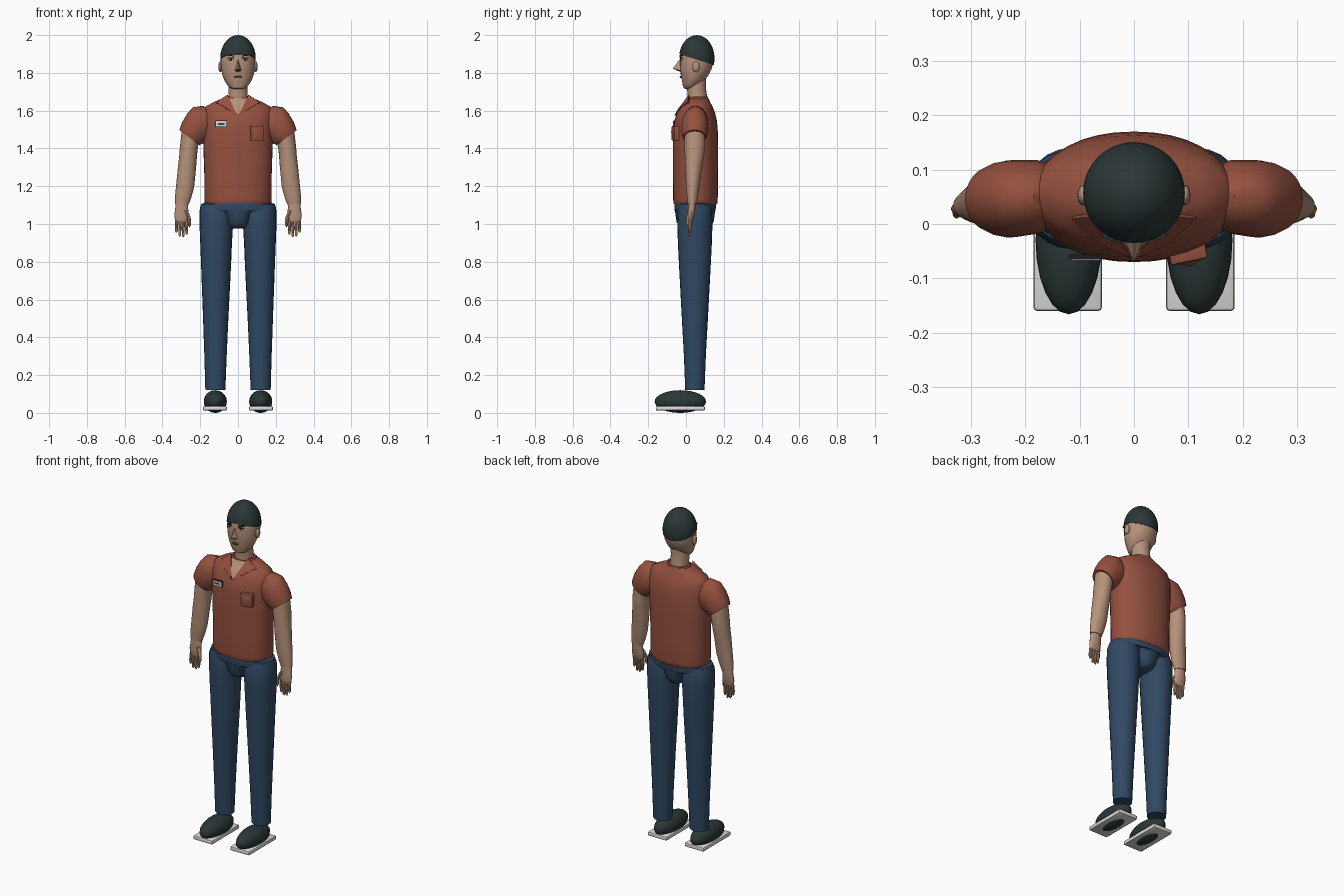
import bpy, bmesh, math
from mathutils import Vector, Matrix


def mat(name, r, g, b):
    m = bpy.data.materials.new(name)
    m.diffuse_color = (r, g, b, 1)
    return m


SKIN = mat("skin", .47, .29, .20)
SHIRT = mat("rust_shirt", .30, .082, .05)
DENIM = mat("blue_denim", .030, .066, .125)
BLACK = mat("dark_green_black", .024, .037, .037)
WHITE = mat("white", .72, .72, .70)
LIP = mat("lips", .22, .10, .08)
INK = mat("ink", .012, .012, .014)


def finish(bm, name, mats, mirror=False):
    bmesh.ops.recalc_face_normals(bm, faces=bm.faces)
    me = bpy.data.meshes.new(name)
    bm.to_mesh(me)
    bm.free()
    ob = bpy.data.objects.new(name, me)
    bpy.context.collection.objects.link(ob)
    for m in mats if isinstance(mats, list) else [mats]:
        me.materials.append(m)
    if mirror:
        ob.modifiers.new("mirror", 'MIRROR').use_bisect_axis[0] = False
    return ob


def loft_bm(rings, n=24, power=2.0):
    """Skin rings of (x, y, z, rx, ry, tilt about y in degrees)."""
    bm = bmesh.new()
    loops = []
    for x, y, z, rx, ry, tilt in rings:
        t, loop = math.radians(tilt), []
        for i in range(n):
            a = 2 * math.pi * i / n
            c, s = math.cos(a), math.sin(a)
            u = math.copysign(abs(c) ** (2 / power), c) * rx
            v = math.copysign(abs(s) ** (2 / power), s) * ry
            loop.append(bm.verts.new((x + u * math.cos(t), y + v, z + u * math.sin(t))))
        loops.append(loop)
    for a, b in zip(loops, loops[1:]):
        for i in range(n):
            j = (i + 1) % n
            bm.faces.new((a[i], a[j], b[j], b[i]))
    bm.faces.new(loops[0])
    bm.faces.new(loops[-1])
    return bm


def loft(name, rings, m, mirror=False, n=24, power=2.0):
    return finish(loft_bm(rings, n, power), name, m, mirror)


def ball_bm(c, r, n=24):
    bm = bmesh.new()
    bmesh.ops.create_uvsphere(bm, u_segments=n, v_segments=n * 2 // 3, radius=1)
    bmesh.ops.transform(bm, verts=bm.verts, matrix=Matrix.Translation(c) @ Matrix.Diagonal((*r, 1)))
    return bm


def ball(name, c, r, m, mirror=False, n=24):
    return finish(ball_bm(c, r, n), name, m, mirror)


def box(name, c, size, m, mirror=False, bevel=0, turn=(0, 0, 0)):
    bm = bmesh.new()
    bmesh.ops.create_cube(bm, size=1)
    rot = Matrix.Rotation(turn[2], 4, 'Z') @ Matrix.Rotation(turn[1], 4, 'Y')
    bmesh.ops.transform(bm, verts=bm.verts,
                        matrix=Matrix.Translation(c) @ rot @ Matrix.Diagonal((*size, 1)))
    if bevel:
        bmesh.ops.bevel(bm, geom=bm.edges[:], offset=bevel, segments=2, affect='EDGES', profile=.5)
    return finish(bm, name, m, mirror)


def poly(name, verts, faces, m, mirror=False):
    bm = bmesh.new()
    vs = [bm.verts.new(v) for v in verts]
    for f in faces:
        bm.faces.new([vs[i] for i in f])
    return finish(bm, name, m, mirror)


# shirt body, with the open neck cut in as a V of skin
bm = loft_bm([(0, cy, z, rx, ry, 0) for z, cy, rx, ry in (
    (1.10, .05, .168, .108), (1.11, .05, .176, .116), (1.13, .05, .178, .118),
    (1.25, .05, .178, .119), (1.40, .05, .183, .120), (1.50, .05, .187, .118),
    (1.55, .051, .188, .112), (1.59, .053, .185, .100), (1.62, .056, .174, .085),
    (1.645, .06, .13, .068), (1.668, .06, .075, .058))], 36, 2.15)
for s in (-1, 1):
    front = [f for f in bm.faces if f.calc_center_median().y < .03 and f.calc_center_median().z > 1.56]
    geom = front + list({e for f in front for e in f.edges}) + list({v for f in front for v in f.verts})
    bmesh.ops.bisect_plane(bm, geom=geom, plane_co=(0, 0, 1.575), plane_no=(s * .095, 0, -.06))
for f in bm.faces:
    c = f.calc_center_median()
    if c.y < .03 and c.z > 1.575 + abs(c.x) * .095 / .06:
        f.material_index = 1
finish(bm, "shirt_body", [SHIRT, SKIN])

# collar flaps
poly("collar", [(.055, .015, 1.685), (.115, .01, 1.645), (.06, -.04, 1.612), (.005, -.062, 1.575),
                (.05, .02, 1.66), (.11, .02, 1.63), (.06, -.02, 1.605), (.005, -.045, 1.575)],
     [(0, 1, 2, 3), (7, 6, 5, 4), (0, 4, 5, 1), (1, 5, 6, 2), (2, 6, 7, 3), (3, 7, 4, 0)], SHIRT, True)
loft("collar_back", [(0, .062, 1.645, .085, .062, 0), (0, .064, 1.675, .064, .052, 0)], SHIRT)

# sleeves and arms
loft("sleeves", [(.15, .05, 1.535, .07, .055, 88), (.178, .05, 1.53, .096, .068, 86),
                 (.217, .047, 1.52, .100, .071, 77), (.232, .046, 1.502, .090, .071, 66),
                 (.246, .046, 1.48, .077, .068, 50), (.258, .046, 1.458, .066, .061, 37),
                 (.256, .046, 1.460, .055, .052, 37)], SHIRT, True)
loft("arms", [(.252, .046, 1.465, .054, .054, 32), (.261, .046, 1.40, .047, .054, 8),
              (.265, .044, 1.35, .047, .050, 4), (.270, .040, 1.30, .048, .045, 2),
              (.280, .036, 1.20, .048, .036, 4), (.289, .034, 1.15, .044, .030, 5),
              (.297, .033, 1.105, .036, .024, 5)], SKIN, True)

# hands with fingers and thumb
loft("palms", [(.297, .033, 1.115, .032, .021, 0), (.298, .031, 1.085, .034, .020, 0),
               (.299, .028, 1.05, .038, .017, 0), (.298, .025, 1.02, .036, .013, 0),
               (.298, .024, 1.01, .032, .009, 0)], SKIN, True, 16)
for i, tip in enumerate((.945, .932, .934, .955)):
    x = .270 + .018 * i
    loft("finger_%d" % (i + 1), [(x, .025, 1.025, .009, .010, 0), (x + .002, .019, .98, .008, .009, 0),
                                 (x + .002, .020, tip + .008, .007, .007, 0),
                                 (x + .002, .021, tip, .003, .003, 0)], SKIN, True, 8)
loft("thumbs", [(.275, .020, 1.07, .012, .012, 20), (.260, .010, 1.035, .010, .011, 15),
                (.256, .006, .995, .008, .008, 0), (.257, .006, .985, .003, .003, 0)], SKIN, True, 8)

# trousers
loft("trouser_legs", [(cx, .047, z, rx, ry, 0) for z, cx, rx, ry in (
    (1.095, .115, .080, .082), (1.07, .113, .091, .090), (1.0, .115, .089, .093),
    (.90, .116, .084, .090), (.80, .116, .080, .085), (.50, .118, .067, .069),
    (.30, .119, .059, .058), (.12, .120, .053, .051))], DENIM, True)
loft("trouser_seat", [(0, .048, z, rx, ry, 0) for z, rx, ry in (
    (.975, .035, .06), (.985, .058, .082), (1.01, .075, .098), (1.05, .088, .104),
    (1.068, .12, .106), (1.07, .198, .108), (1.085, .201, .110), (1.105, .195, .110),
    (1.115, .17, .10))], DENIM, n=32)

# shoes and soles
ball("shoes", (.12, -.03, .06), (.061, .136, .06), BLACK, True)
box("soles", (.122, -.03, .024), (.126, .26, .024), WHITE, True, .007)

# neck and head
loft("neck", [(0, .062, 1.62, .056, .055, 0), (0, .060, 1.68, .051, .051, 0),
              (0, .055, 1.72, .051, .050, 0), (0, .055, 1.77, .053, .052, 0)], SKIN)
loft("head", [(0, cy, z, rx, ry, 0) for z, cy, rx, ry in (
    (1.714, .020, .022, .022), (1.72, .021, .040, .034), (1.735, .028, .056, .045),
    (1.76, .039, .072, .060), (1.79, .046, .083, .074), (1.82, .052, .089, .083),
    (1.85, .056, .091, .088), (1.89, .057, .090, .088), (1.93, .057, .078, .078),
    (1.96, .057, .060, .060))], SKIN)

# close-cropped hair, cut along a line sloping down to the nape
bm = ball_bm((0, .057, 1.876), (.094, .094, .124), 32)
cut = bmesh.ops.bisect_plane(bm, geom=bm.verts[:] + bm.edges[:] + bm.faces[:], plane_co=(0, .057, 1.87),
                             plane_no=(0, .32, 1), clear_inner=True)
bmesh.ops.holes_fill(bm, edges=[e for e in bm.edges if e.is_boundary])
finish(bm, "hair", BLACK)

# face
ball("ears", (.094, .053, 1.833), (.010, .019, .029), SKIN, True, 12)
poly("nose", [(0, -.030, 1.875), (0, -.071, 1.823), (.018, -.028, 1.812), (-.018, -.028, 1.812),
              (0, -.030, 1.805)], [(0, 1, 2), (0, 3, 1), (1, 4, 2), (1, 3, 4), (0, 2, 4), (0, 4, 3)], SKIN)
ball("eye_whites", (.038, -.0225, 1.872), (.015, .006, .007), WHITE, True, 12)
ball("pupils", (.038, -.0275, 1.872), (.006, .003, .0065), INK, True, 12)
box("upper_lashes", (.038, -.026, 1.879), (.032, .007, .003), INK, True, turn=(0, 0, .3))
box("eyebrows", (.041, -.026, 1.892), (.038, .008, .005), BLACK, True, turn=(0, -.12, .35))
ball("mouth", (0, -.027, 1.778), (.022, .006, .006), LIP, n=12)
box("mouth_line", (0, -.031, 1.779), (.03, .006, .002), INK)
for s in (-1, 1):
    ball("nostril", (s * .007, -.046, 1.813), (.004, .004, .002), INK, n=8)

# chest pocket with a raised centre
box("chest_pocket", (.098, -.049, 1.48), (.070, .042, .078), SHIRT, bevel=.005, turn=(0, 0, .2))
poly("pocket_fold", [(.072, -.072, 1.505), (.124, -.064, 1.505), (.124, -.064, 1.455),
                     (.072, -.072, 1.455), (.105, -.079, 1.486)],
     [(0, 1, 4), (1, 2, 4), (2, 3, 4), (3, 0, 4), (3, 2, 1, 0)], SHIRT)

# name badge
box("badge_frame", (-.089, -.061, 1.53), (.060, .009, .034), INK)
box("badge_face", (-.089, -.064, 1.53), (.054, .007, .028), WHITE)
box("badge_stripe", (-.089, -.066, 1.530), (.034, .005, .010), DENIM)

# smooth shading with crisp edges
for ob in bpy.data.objects:
    ob.select_set(True)
    bpy.context.view_layer.objects.active = ob
bpy.ops.object.shade_smooth_by_angle(angle=math.radians(40))
